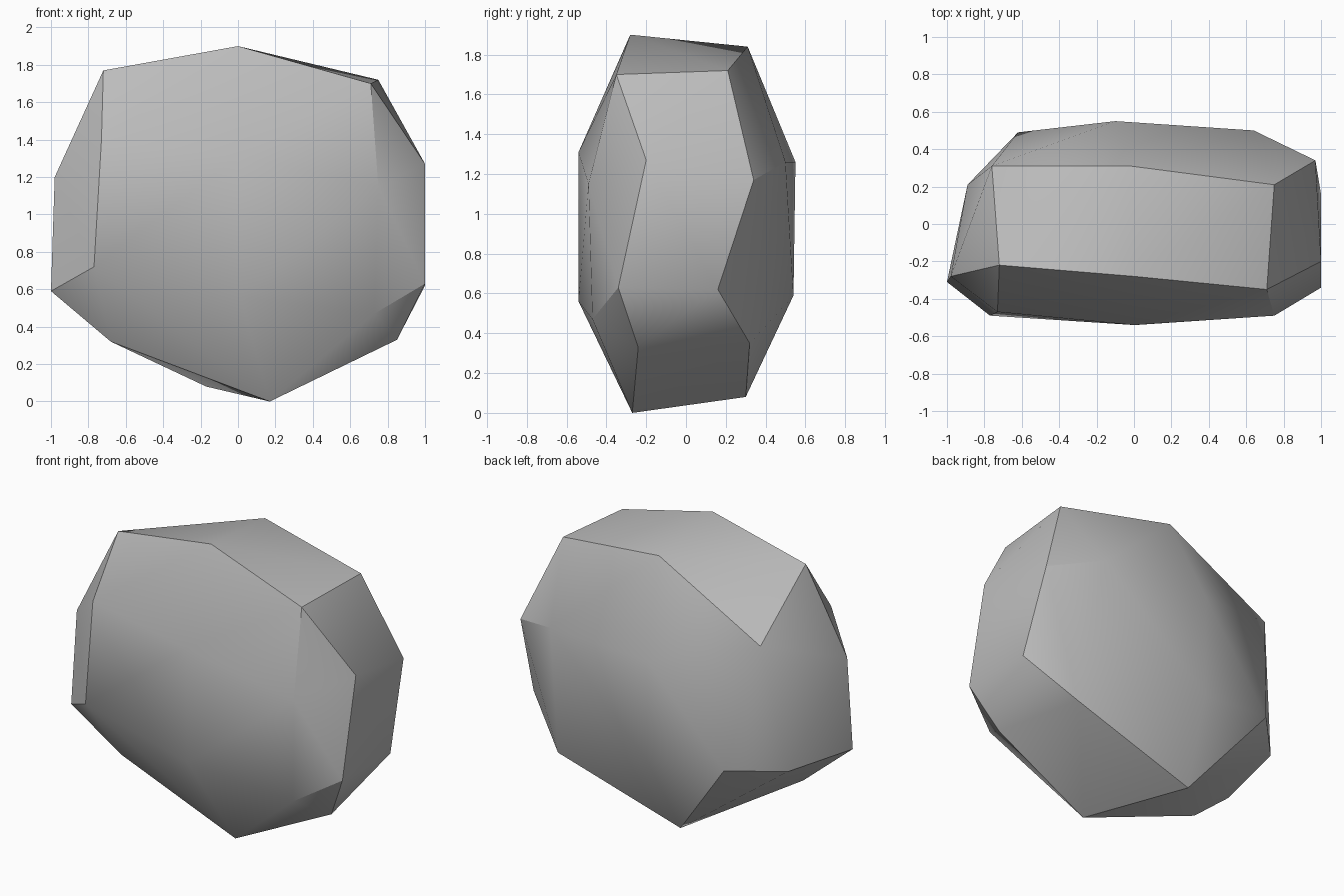
import bpy, bmesh, math

cube = bpy.data.objects.get("Cube")
if cube:
    bpy.data.objects.remove(cube, do_unlink=True)

# Corner points of the boulder, grouped by region
top = [(-.72, -.22, 1.77), (0, -.28, 1.9), (.71, -.35, 1.7),
       (.75, .21, 1.72), (-.02, .31, 1.84), (-.76, .31, 1.44)]
front = [(-.73, -.47, 1.4), (-.77, -.49, .72), (0, -.54, 1.31),
         (.01, -.54, .56), (.75, -.49, 1.15), (.73, -.47, .47)]
back = [(.64, .5, 1.26), (-.1, .55, 1.26), (-.1, .54, .59), (-.62, .49, .65)]
sides = [(-.98, -.28, 1.2), (-1, -.31, .59), (-.89, .21, .61),
         (1, -.2, 1.27), (1, -.34, .63), (1, .16, .62), (.97, .34, 1.17)]
base = [(.17, -.27, 0), (-.17, .3, .08), (.85, -.24, .33),
        (.71, .32, .35), (-.68, -.25, .32)]

# Wrap the points in a faceted shell
bm = bmesh.new()
for point in top + front + back + sides + base:
    bm.verts.new(point)
bmesh.ops.convex_hull(bm, input=bm.verts)
bmesh.ops.delete(bm, geom=[v for v in bm.verts if not v.link_faces], context='VERTS')
bmesh.ops.recalc_face_normals(bm, faces=bm.faces)
mesh = bpy.data.meshes.new("boulder")
bm.to_mesh(mesh)
bm.free()

boulder = bpy.data.objects.new("boulder", mesh)
bpy.context.collection.objects.link(boulder)

# Stone grey
stone = bpy.data.materials.new("stone_grey")
stone.use_nodes = True
colour = (.5, .5, .5, 1)
stone.diffuse_color = colour
stone.node_tree.nodes["Principled BSDF"].inputs["Base Color"].default_value = colour
mesh.materials.append(stone)

# Soft shading across shallow edges, crisp across steep ones
bpy.ops.object.select_all(action='DESELECT')
boulder.select_set(True)
bpy.context.view_layer.objects.active = boulder
bpy.ops.object.shade_smooth_by_angle(angle=math.radians(30))
